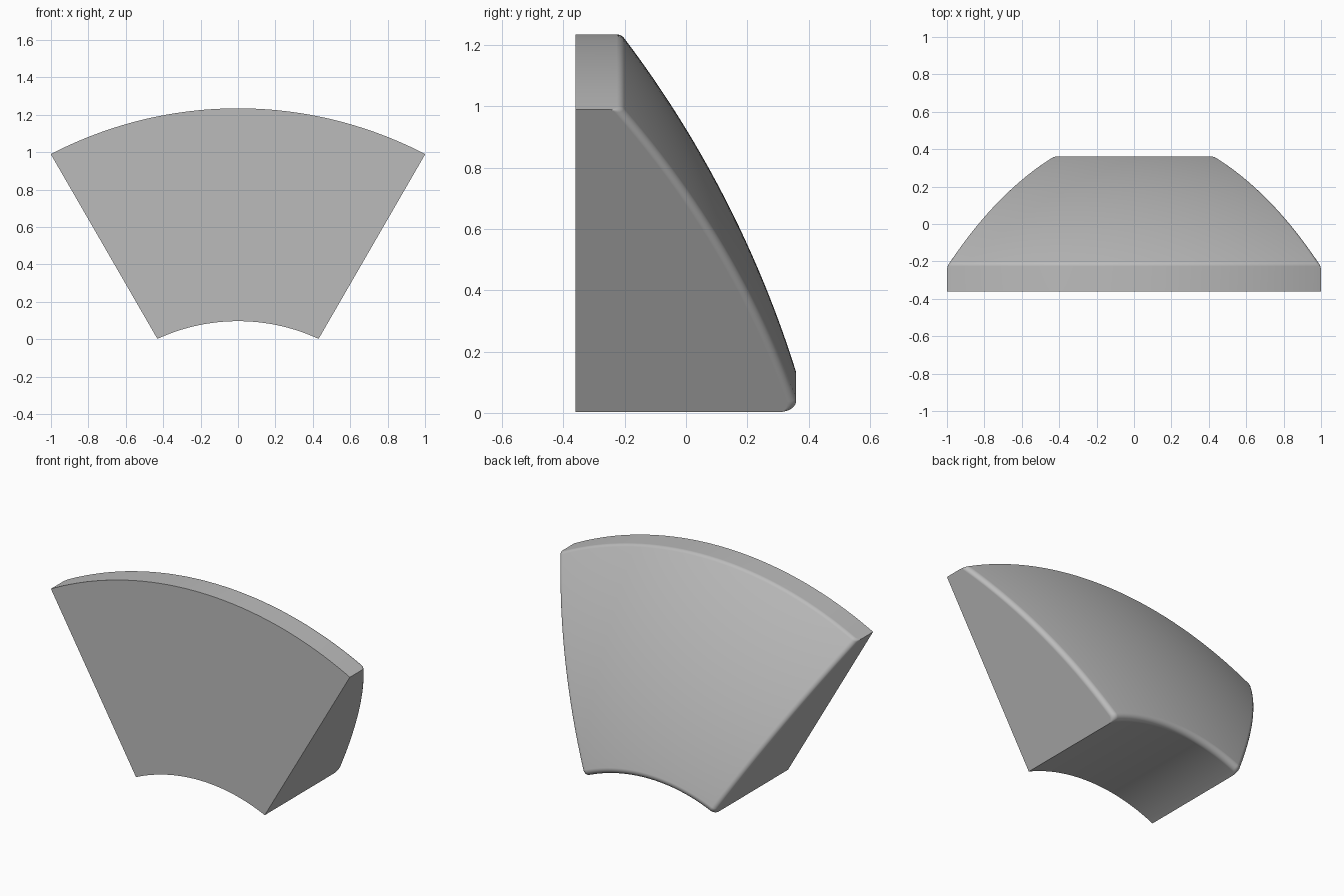
import bpy
import bmesh
from math import sin, cos, asin, sqrt, pi, radians

cube = bpy.data.objects.get("Cube")
if cube:
    bpy.data.objects.remove(cube)

AXIS_Z = -0.932               # height of the ring axis
INNER, OUTER = 1.029, 2.167   # ring radii
HALF_ANGLE = radians(30)
GAP = 0.094                   # side walls are offset from the radial lines
DOME, DOME_Y = 3.57, -3.048   # domed back: sphere radius and centre
FRONT_Y = -0.36
FILLET = 0.03
STEPS = 8


def fillet_arc(radius, start, end):
    """Rounded rim tangent to the dome, as (ring radius, y) points."""
    y = DOME_Y + sqrt((DOME - FILLET) ** 2 - radius ** 2)
    angles = [start + (end - start) * i / STEPS for i in range(STEPS + 1)]
    return [(radius + FILLET * cos(a), y + FILLET * sin(a)) for a in angles]


def dome_tilt(radius):
    return pi / 2 - asin(radius / (DOME - FILLET))


# Back profile from the inner rim, over the dome, to the outer rim
low, high = INNER + FILLET, OUTER - FILLET
a_low, a_high = dome_tilt(low), dome_tilt(high)
profile = fillet_arc(low, pi, a_low)
for i in range(1, 24):
    a = a_low + (a_high - a_low) * i / 24
    profile.append((DOME * cos(a), DOME_Y + DOME * sin(a)))
profile += fillet_arc(high, a_high, 0)

# Columns: (inset from the side wall, share of the half width, drop)
rounds = [(FILLET * (1 - cos(t)), FILLET * (1 - sin(t)))
          for t in (pi / 2 * i / STEPS for i in range(STEPS))]
columns = [(inset, -1, drop) for inset, drop in rounds]
columns += [(FILLET, i / 18 - 1, 0) for i in range(37)]
columns += [(inset, 1, drop) for inset, drop in reversed(rounds)]


def place(bm, radius, y, column):
    inset, share, drop = column
    angle = share * (HALF_ANGLE - asin((GAP + inset) / radius))
    return bm.verts.new((radius * sin(angle), y - drop,
                         AXIS_Z + radius * cos(angle)))


bm = bmesh.new()
back = [[place(bm, r, y, c) for c in columns] for r, y in profile]
front = [[place(bm, r, FRONT_Y, (c[0], c[1], 0)) for c in columns]
         for r in (INNER, OUTER)]

# Closed loop of rows: front inner, back surface, front outer, front again
rows = [front[0]] + back + [front[1]]
for k, row in enumerate(rows):
    following = rows[(k + 1) % len(rows)]
    for i in range(len(columns) - 1):
        bm.faces.new((row[i], row[i + 1], following[i + 1], following[i]))
# Flat side walls
for end in (0, -1):
    bm.faces.new([row[end] for row in rows])
bmesh.ops.recalc_face_normals(bm, faces=bm.faces)

mesh = bpy.data.meshes.new("ring_segment")
bm.to_mesh(mesh)
bm.free()
segment = bpy.data.objects.new("ring_segment", mesh)
bpy.context.collection.objects.link(segment)

# Plain grey material
grey = bpy.data.materials.new("plain_grey")
grey.use_nodes = True
colour = (0.5, 0.5, 0.5, 1)
grey.diffuse_color = colour
grey.node_tree.nodes["Principled BSDF"].inputs["Base Color"].default_value = colour
mesh.materials.append(grey)

# Smooth shading with clean flat walls
bpy.ops.object.select_all(action="DESELECT")
segment.select_set(True)
bpy.context.view_layer.objects.active = segment
bpy.ops.object.shade_smooth_by_angle(angle=radians(30))
weighted = segment.modifiers.new("weighted_normals", "WEIGHTED_NORMAL")
weighted.keep_sharp = True
